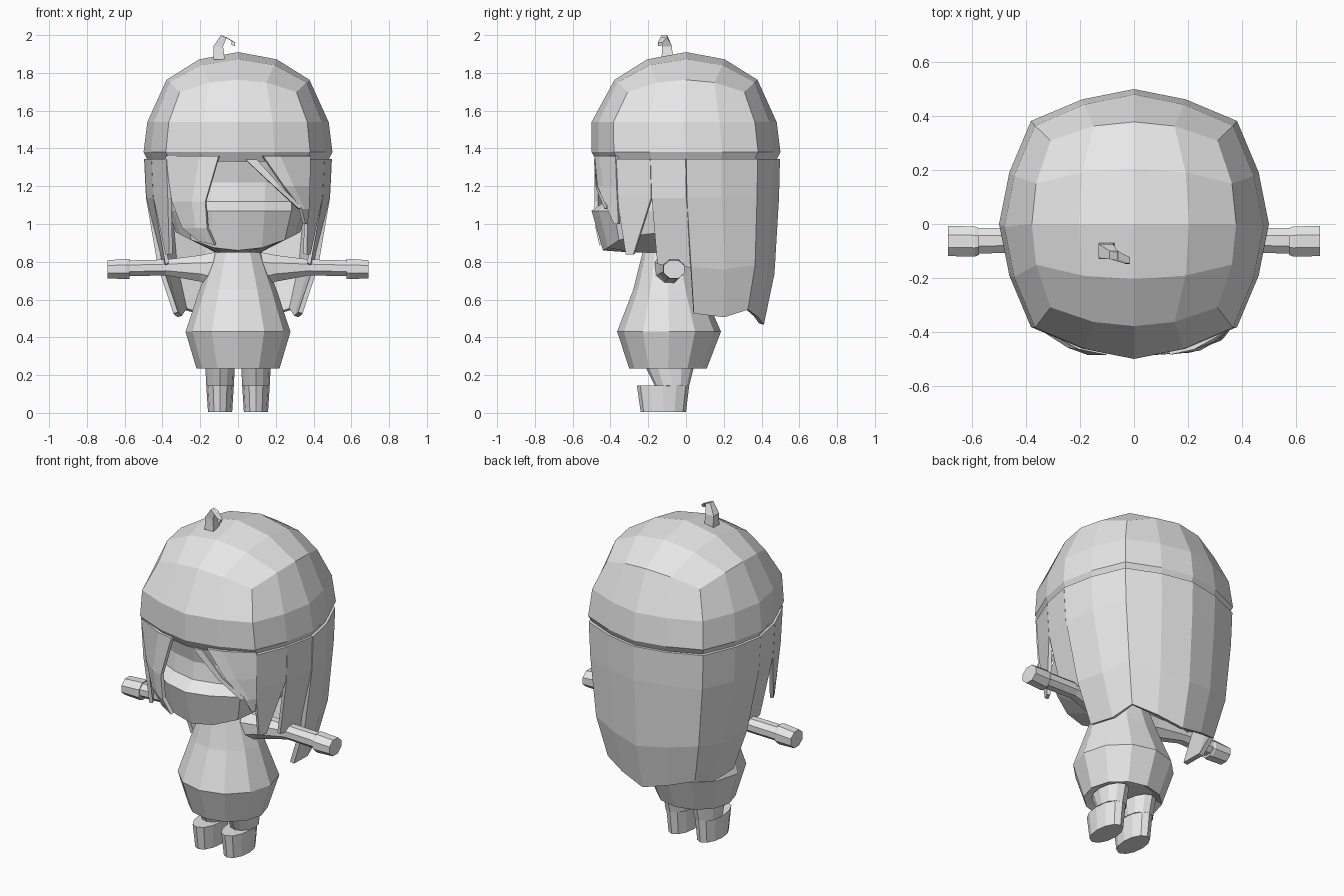
import bpy, bmesh, math
from mathutils import Vector

if "Cube" in bpy.data.objects:
    bpy.data.objects.remove(bpy.data.objects["Cube"])

grey = bpy.data.materials.new("light_grey")
grey.diffuse_color = (0.8, 0.8, 0.8, 1)
grey.use_nodes = True
grey.node_tree.nodes["Principled BSDF"].inputs["Base Color"].default_value = grey.diffuse_color


def make(name, verts, faces, thick=0):
    me = bpy.data.meshes.new(name)
    me.from_pydata([tuple(v) for v in verts], [], faces)
    bm = bmesh.new()
    bm.from_mesh(me)
    bmesh.ops.remove_doubles(bm, verts=bm.verts, dist=0.0005)
    bmesh.ops.recalc_face_normals(bm, faces=bm.faces)
    bm.to_mesh(me)
    bm.free()
    me.materials.append(grey)
    ob = bpy.data.objects.new(name, me)
    bpy.context.collection.objects.link(ob)
    if thick:
        mod = ob.modifiers.new("thickness", 'SOLIDIFY')
        mod.thickness, mod.offset = thick, 0
    return ob


def ring(z, hx, yf, yb, n=16, cx=0, cy=None, bulge=1.0):
    """Horizontal ring starting at the front centre and turning towards +x."""
    if cy is None:
        cy = (yf + yb) / 2
    pts = []
    for k in range(n):
        a = 2 * math.pi * k / n
        s = bulge if n == 16 and k % 4 == 2 else 1
        dx, dy = s * math.sin(a), -s * math.cos(a)
        y = cy + dy * ((cy - yf) if dy < 0 else (yb - cy))
        pts.append(Vector((cx + dx * hx, y, z)))
    return pts


def bridge(rings):
    n = len(rings[0])
    verts = [p for r in rings for p in r]
    faces = [(i * n + k, i * n + (k + 1) % n, (i + 1) * n + (k + 1) % n, (i + 1) * n + k)
             for i in range(len(rings) - 1) for k in range(n)]
    return verts, faces


def loft(name, rings):
    verts, faces = bridge(rings)
    n = len(rings[0])
    faces += [tuple(reversed(range(n))), tuple(range(len(verts) - n, len(verts)))]
    return make(name, verts, faces)


def sheet(name, rows, thick=0.02):
    n = len(rows[0])
    verts = [p for r in rows for p in r]
    faces = [(i * n + k, i * n + k + 1, (i + 1) * n + k + 1, (i + 1) * n + k)
             for i in range(len(rows) - 1) for k in range(n - 1)]
    return make(name, verts, faces, thick)


# Hair cap: a squared-off dome with a 4 x 4 patch on top
def dome(i, j):
    t = math.radians(22.5)
    d = Vector((math.tan(i * t), math.tan(j * t), 1)).normalized()
    return Vector((d.x * 0.535, d.y * 0.535, 1.41 + 0.5 * d.z))


steps = [0, 1, 2, 2, 2, 2, 2, 1, 0, -1, -2, -2, -2, -2, -2, -1]
border = [dome(steps[k], steps[(k - 4) % 16]) for k in range(16)]
v, f = bridge([ring(1.33, 0.475, -0.47, 0.475, bulge=1.07),
               ring(1.38, 0.5, -0.5, 0.5, bulge=1.08),
               ring(1.54, 0.48, -0.5, 0.48, bulge=1.08), border])
base = len(v)
v += [dome(i, j) for j in range(-2, 3) for i in range(-2, 3)]
f += [(base + j * 5 + i, base + j * 5 + i + 1, base + j * 5 + i + 6, base + j * 5 + i + 5)
      for j in range(4) for i in range(4)]
make("hair_cap", v, f)

# Long back hair, side hair and front side locks
upper = ring(1.345, 0.485, -0.485, 0.485, bulge=1.08)
middle = ring(1.14, 0.475, -0.475, 0.48, bulge=1.08)
half = [(0.33, 0.04, 0.53), (0.31, 0.2, 0.51), (0.28, 0.32, 0.55), (0.15, 0.37, 0.51)]
ends = half + [(0, 0.4, 0.47)] + [(-x, y, z) for x, y, z in reversed(half)]
low = [Vector(p) for p in ends]
waist = [m.lerp(e, 0.6) + Vector((m.x, m.y, 0)) * 0.05 for m, e in zip(middle[4:13], low)]
sheet("back_hair", [upper[4:13], middle[4:13], waist, low], 0.025)
for s, side in ((1, "right"), (-1, "left")):
    def flip(p):
        return Vector((s * p[0], p[1], p[2]))
    sheet(side + "_side_hair",
          [[flip(upper[3]), flip(upper[4])], [flip(middle[3]), flip(middle[4])],
           [flip((0.375, -0.15, 0.79)), flip((0.385, 0.04, 0.77))]])
    sheet(side + "_side_lock",
          [[flip(upper[2]), flip(upper[3])], [flip(middle[2]), flip(middle[3])],
           [flip((0.355, -0.315, 0.84)), flip((0.375, -0.275, 0.84))]])

# Fringe swept to both sides
sheet("left_fringe", [
    [(-0.38, -0.36, 1.36), (-0.2, -0.455, 1.36), (-0.1, -0.475, 1.36)],
    [(-0.345, -0.36, 1.12), (-0.24, -0.45, 1.12), (-0.17, -0.475, 1.12)],
    [(-0.29, -0.385, 0.98), (-0.22, -0.44, 0.98), (-0.16, -0.47, 0.98)],
    [(-0.2, -0.42, 0.91), (-0.15, -0.44, 0.9), (-0.12, -0.45, 0.89)]])
sheet("right_fringe", [
    [(0.13, -0.475, 1.36), (0.22, -0.455, 1.36), (0.38, -0.365, 1.36)],
    [(0.24, -0.46, 1.2), (0.29, -0.43, 1.2), (0.375, -0.36, 1.2)],
    [(0.33, -0.41, 1.08), (0.345, -0.39, 1.08), (0.37, -0.355, 1.08)],
    [(0.35, -0.375, 1.0), (0.355, -0.365, 1.0), (0.36, -0.355, 1.0)]])
sheet("fringe_strand", [
    [(0.04, -0.48, 1.34), (0.1, -0.475, 1.34)],
    [(0.2, -0.47, 1.19), (0.225, -0.465, 1.2)],
    [(0.32, -0.425, 1.08), (0.335, -0.41, 1.09)]], 0.015)

# Head with a recessed face and a jutting jaw
jaw = ring(0.86, 0.33, -0.44, 0.2, cy=-0.1, bulge=1.06)
for p in jaw:
    p.z += 0.9 * p.x ** 2
loft("head", [ring(0.85, 0.12, -0.3, 0.08, cy=-0.1), jaw,
              ring(1.07, 0.37, -0.5, 0.34, cy=0, bulge=1.08),
              ring(1.12, 0.37, -0.43, 0.38, cy=0, bulge=1.08),
              ring(1.22, 0.38, -0.415, 0.4, cy=0, bulge=1.08),
              ring(1.37, 0.42, -0.45, 0.42, cy=0, bulge=1.06)])

# Curled tuft on top
path = [(-0.1, -0.1, 1.87, 0.03), (-0.105, -0.1, 1.94, 0.026),
        (-0.075, -0.115, 1.985, 0.015), (-0.025, -0.135, 1.965, 0.011)]
path.append((-0.025, -0.14, 1.945, 0.008))
tuft = [[Vector((x + r * a, y + r * b, z + (0.4 * r * -a if i > 1 else 0)))
         for a, b in ((-1, -1), (1, -1), (1, 1), (-1, 1))]
        for i, (x, y, z, r) in enumerate(path)]
top = max(p.z for r in tuft for p in r)
for r in tuft[2:3]:
    for p in r:
        p.z += 2.0 - top
loft("hair_tuft", tuft)

# Flared dress
loft("dress", [ring(0.26, 0.17, -0.26, 0.07, 12), ring(0.235, 0.22, -0.3, 0.11, 12),
               ring(0.43, 0.278, -0.365, 0.185, 12), ring(0.65, 0.205, -0.28, 0.09, 12),
               ring(0.87, 0.12, -0.225, 0.02, 12)])

# Legs with shoes, sleeves and hands
def arm(name, s, sections, hard):
    rings = []
    for x, y, z, hy, hz in sections:
        r = []
        for k in range(8):
            a = math.radians(22.5 + 45 * k)
            r.append(Vector((s * x, y + hy * hard * math.cos(a), z + hz * hard * math.sin(a))))
        rings.append(r)
    loft(name, rings)


for s, side in ((1, "right"), (-1, "left")):
    c = 0.095 * s
    loft(side + "_leg", [ring(0.005, 0.064, -0.24, 0, 12, c),
                         ring(0.145, 0.073, -0.26, 0.017, 12, c),
                         ring(0.143, 0.073, -0.165, 0.017, 12, c),
                         ring(0.245, 0.078, -0.215, 0.042, 12, c)])
    arm(side + "_sleeve", s, [(0.1, -0.1, 0.755, 0.075, 0.1), (0.2, -0.085, 0.765, 0.06, 0.07),
                              (0.38, -0.06, 0.77, 0.045, 0.042),
                              (0.59, -0.062, 0.765, 0.048, 0.042)], 1.08)
    arm(side + "_hand", s, [(0.575, -0.065, 0.762, 0.05, 0.052),
                            (0.59, -0.065, 0.762, 0.056, 0.054),
                            (0.69, -0.063, 0.76, 0.056, 0.048)], 1.08)
